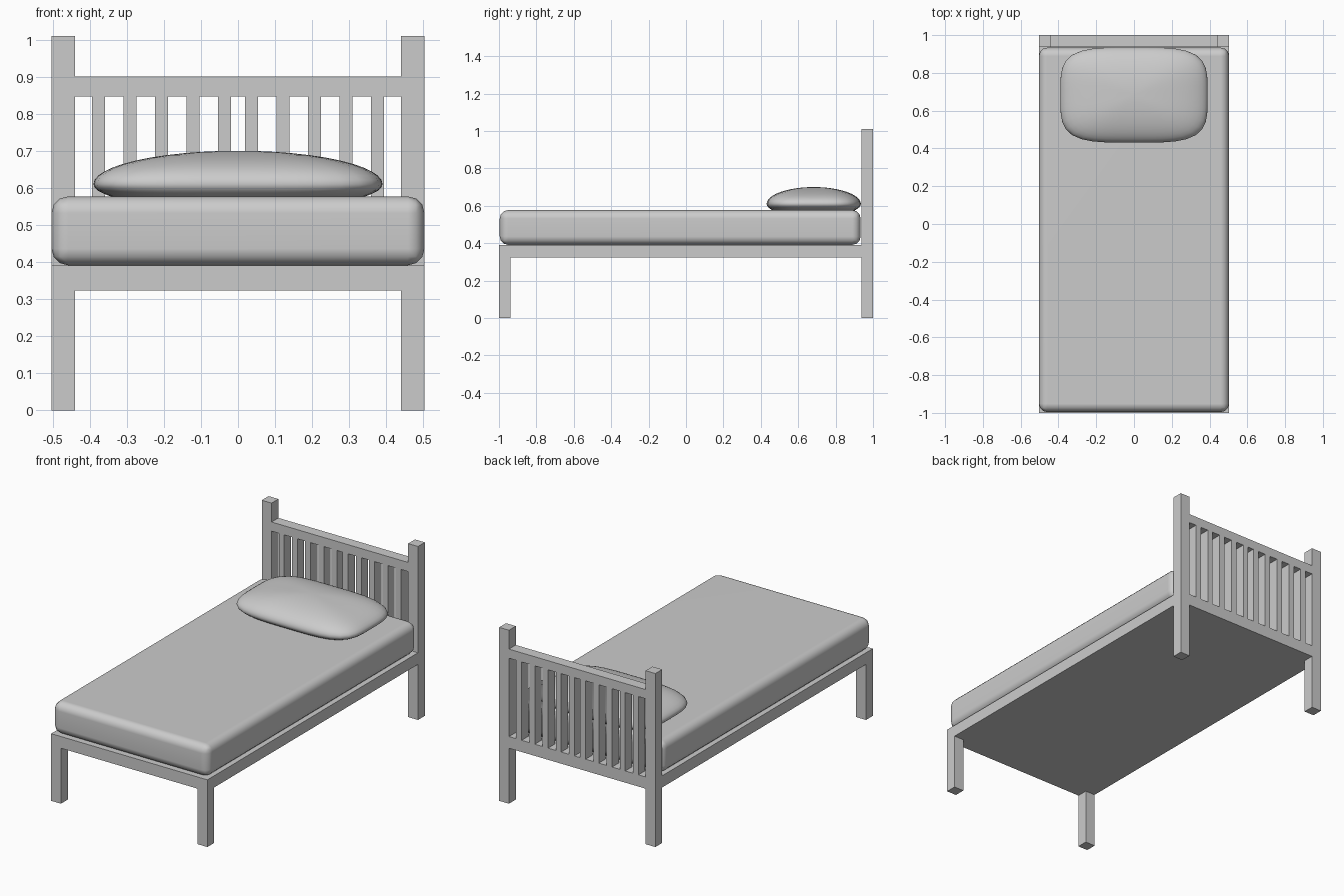
import bpy, bmesh, math

if "Cube" in bpy.data.objects:
    bpy.data.objects.remove(bpy.data.objects["Cube"])

W, L = 0.503, 1.0          # half width, half length
T = 0.063                  # timber thickness
DECK_LO, DECK_HI = 0.323, 0.391


def box(name, x, y, z):
    """Axis-aligned box from (min, max) pairs."""
    bm = bmesh.new()
    bmesh.ops.create_cube(bm, size=1)
    for v in bm.verts:
        v.co = [r[0] + (c + 0.5) * (r[1] - r[0]) for c, r in zip(v.co, (x, y, z))]
    me = bpy.data.meshes.new(name)
    bm.to_mesh(me)
    bm.free()
    ob = bpy.data.objects.new(name, me)
    bpy.context.collection.objects.link(ob)
    return ob


# Legs and headboard posts
for side, s in (("left", -1), ("right", 1)):
    xs = sorted((s * W, s * (W - T)))
    box("front_leg_" + side, xs, (-L, -L + T), (0, DECK_LO))
    box("headboard_post_" + side, xs, (L - T, L), (0, 1.01))

# Bed base and headboard rails
inner = (-W + T, W - T)
box("bed_base", (-W, W), (-L, L - T), (DECK_LO, DECK_HI))
box("headboard_lower_rail", inner, (L - T, L), (DECK_LO, DECK_HI))
box("headboard_top_rail", inner, (L - T, L), (0.847, 0.90))

# Headboard slats, mirrored about the centre
for i in range(5):
    for s in (-1, 1):
        cx = s * (0.036 + 0.085 * i)
        box("headboard_slat", (cx - 0.0175, cx + 0.0175), (L - T, L), (DECK_HI, 0.847))

# Mattress with soft rounded edges
mattress = box("mattress", (-W, W), (-0.996, 0.934), (DECK_HI, 0.577))
bev = mattress.modifiers.new("round", 'BEVEL')
bev.width, bev.segments = 0.045, 3
mattress.data.shade_smooth()
mattress.modifiers.new("normals", 'WEIGHTED_NORMAL')

# Pillow: sphere pushed out to a rounded rectangle in plan
bm = bmesh.new()
bmesh.ops.create_uvsphere(bm, u_segments=48, v_segments=24, radius=1)
for v in bm.verts:
    a = math.atan2(v.co.y, v.co.x)
    r = math.hypot(v.co.x, v.co.y)
    k = r / (abs(math.cos(a)) ** 4 + abs(math.sin(a)) ** 4) ** 0.25
    h = 0.09 if v.co.z > 0 else 0.07
    v.co = (0.39 * k * math.cos(a), 0.683 + 0.252 * k * math.sin(a), 0.61 + h * v.co.z)
me = bpy.data.meshes.new("pillow")
bm.to_mesh(me)
bm.free()
me.shade_smooth()
bpy.context.collection.objects.link(bpy.data.objects.new("pillow", me))
